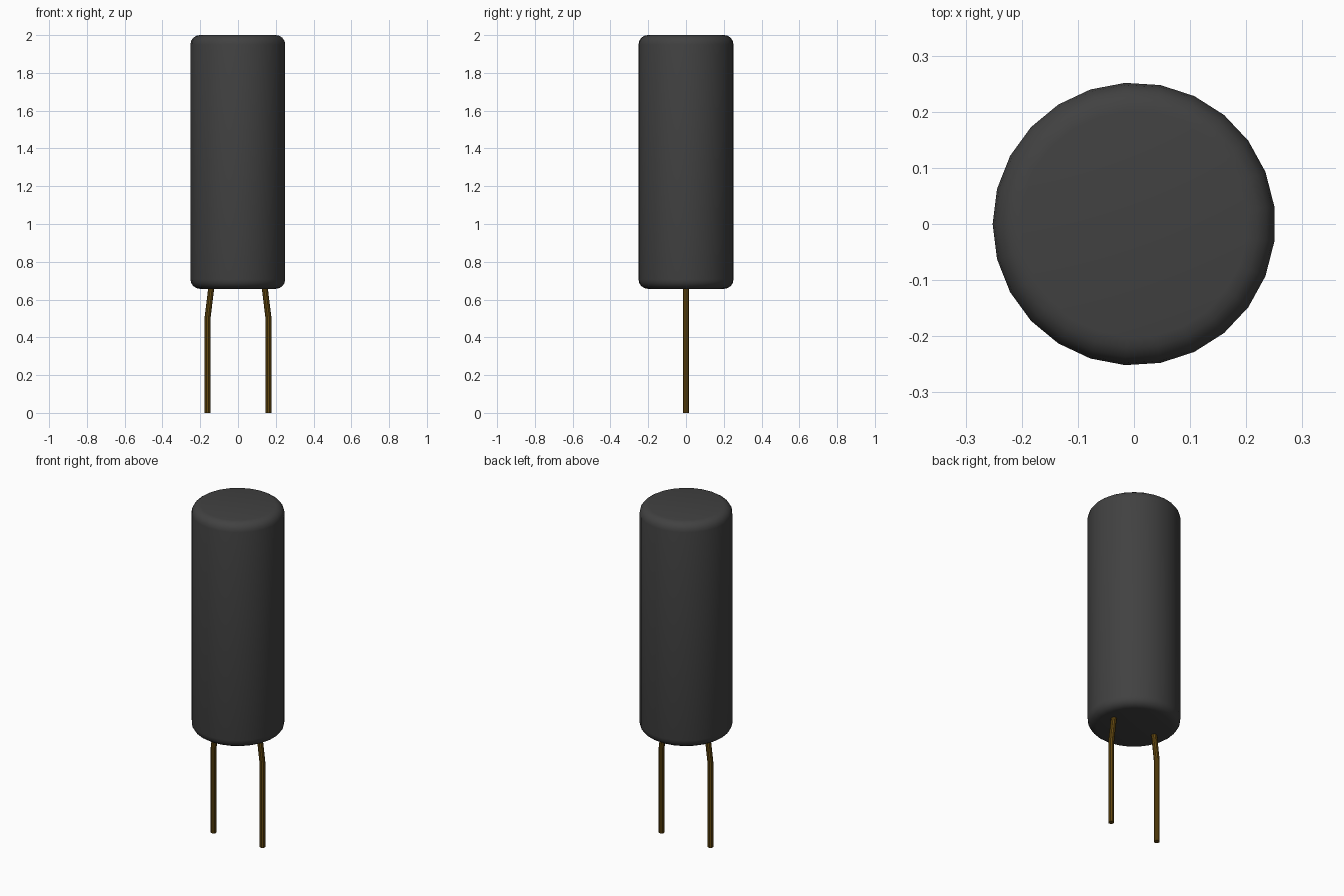
import bpy
import bmesh
from math import sin, cos, pi, radians
from mathutils import Vector

cube = bpy.data.objects.get("Cube")
if cube:
    bpy.data.objects.remove(cube, do_unlink=True)


def make_material(name, color, roughness):
    mat = bpy.data.materials.new(name)
    mat.use_nodes = True
    mat.diffuse_color = (*color, 1)
    shader = mat.node_tree.nodes["Principled BSDF"]
    shader.inputs["Base Color"].default_value = (*color, 1)
    shader.inputs["Roughness"].default_value = roughness
    return mat


def stack_rings(name, rings, sides, start, mat):
    """Skin a capped tube from (centre, radius) rings, bottom to top."""
    bm = bmesh.new()
    loops = []
    for centre, radius in rings:
        angles = [start + 2 * pi * i / sides for i in range(sides)]
        loops.append([bm.verts.new(Vector(centre) + Vector((cos(a), sin(a), 0)) * radius)
                      for a in angles])
    for low, high in zip(loops, loops[1:]):
        for i in range(sides):
            j = (i + 1) % sides
            bm.faces.new((low[i], low[j], high[j], high[i]))
    bm.faces.new(loops[0][::-1])
    bm.faces.new(loops[-1])
    mesh = bpy.data.meshes.new(name)
    bm.to_mesh(mesh)
    bm.free()
    mesh.materials.append(mat)
    obj = bpy.data.objects.new(name, mesh)
    bpy.context.collection.objects.link(obj)
    bpy.ops.object.select_all(action="DESELECT")
    bpy.context.view_layer.objects.active = obj
    obj.select_set(True)
    bpy.ops.object.shade_smooth_by_angle(angle=radians(35))
    return obj


casing = make_material("dark grey casing", (0.053, 0.053, 0.053), 0.6)
brass = make_material("dark brass", (0.125, 0.065, 0.005), 0.4)

# Cylindrical casing with rounded rims
RADIUS, BOTTOM, TOP, ROUND = 0.252, 0.657, 2.0, 0.05
STEPS = 4
arc = [pi / 2 * i / STEPS for i in range(STEPS + 1)]
inner = RADIUS - ROUND
lower = [((0, 0, BOTTOM + ROUND * (1 - cos(a))), inner + ROUND * sin(a)) for a in arc]
upper = [((0, 0, TOP - ROUND * (1 - cos(a))), inner + ROUND * sin(a)) for a in reversed(arc)]
stack_rings("casing", lower + upper, 25, pi, casing)

# Two wire legs, bent inward where they meet the casing
for side, name in ((1, "left_leg"), (-1, "right_leg")):
    path = [(side * 0.161, 0, 0), (side * 0.161, 0, 0.505), (side * 0.141, 0, BOTTOM + 0.01)]
    stack_rings(name, [(p, 0.016) for p in path], 10, 0, brass)
